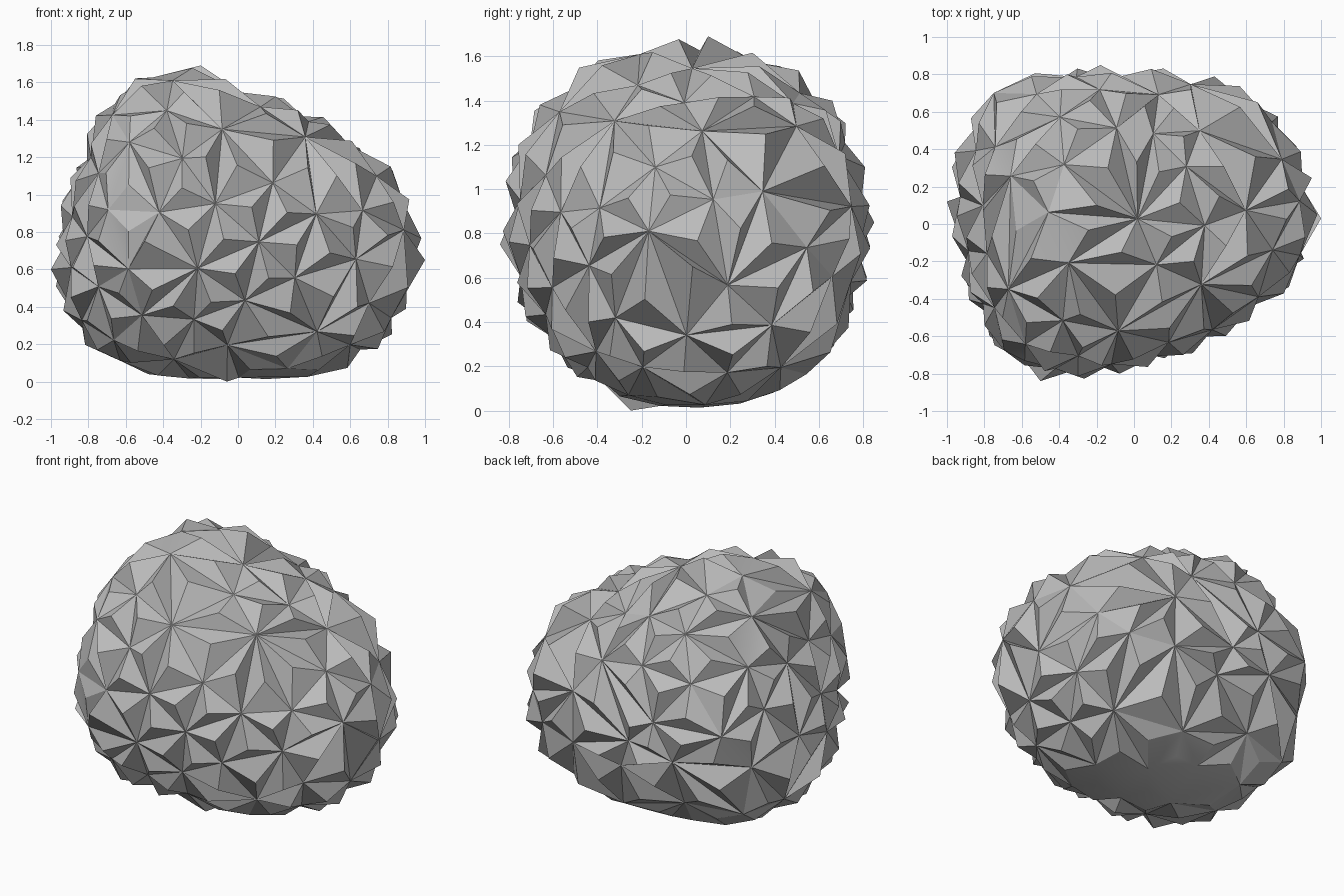
import bpy
import bmesh
import math
import random
from mathutils import Vector
from mathutils.bvhtree import BVHTree

random.seed(4)
cube = bpy.data.objects.get("Cube")
if cube:
    bpy.data.objects.remove(cube, do_unlink=True)

# Body outline along x: x, y low, y high, z low, z high
STATIONS = [
    (-0.97, -0.10, 0.38, 0.42, 0.88),
    (-0.90, -0.38, 0.55, 0.27, 1.10),
    (-0.74, -0.68, 0.73, 0.12, 1.49),
    (-0.50, -0.83, 0.82, 0.03, 1.68),
    (-0.20, -0.83, 0.85, 0.01, 1.68),
    (0.10, -0.77, 0.84, 0.01, 1.57),
    (0.35, -0.68, 0.82, 0.02, 1.48),
    (0.60, -0.54, 0.73, 0.07, 1.34),
    (0.80, -0.38, 0.57, 0.20, 1.18),
    (0.95, -0.18, 0.28, 0.44, 0.95),
]
# Outermost points of the body on each side
TIPS = [(-1, 0.12, 0.60), (1, 0.03, 0.65), (-0.5, -0.84, 0.75),
        (-0.18, 0.85, 0.85), (-0.06, -0.25, 0), (-0.2, 0.1, 1.69)]
SEGMENTS = 32
CENTRE = Vector((0, 0, 0.84))

# Main pits per side: turn and tilt of the side, then across and up from the centre
PITS = [
    (0, 90, [(.02, .03), (-.37, -.22), (.39, -.35), (-.09, -.61), (.30, .33),
             (-.10, .55), (.65, .08), (.38, .54), (-.40, .34)]),
    (0, 0, [(.20, .24), (-.13, .12), (.12, -.10), (.45, .06), (.71, .08),
            (-.23, -.25), (.33, -.31), (.04, -.44), (-.55, -.52), (.68, -.20),
            (.45, -.61), (-.06, -.69), (-.45, .07), (.75, -.45), (-.32, .38)]),
    (90, 0, [(-.18, .52), (-.15, .28), (.13, .12), (.20, -.29), (-.43, -.30),
             (-.22, -.38), (.37, .16), (.58, -.11)]),
    (215, 30, [(.03, -.16), (.11, .27), (-.28, -.03), (-.21, -.39), (-.42, -.64),
               (-.73, -.16), (-.39, .33), (-.67, .16), (.78, .16), (.65, 0), (.72, -.45)]),
    (145, -30, [(.19, .18), (.14, .41), (.45, -.09), (.59, .19), (.70, -.36),
                (.25, -.34), (.83, .02), (-.19, -.25), (-.11, .25)]),
]


def rounded(value):
    return math.copysign(abs(value) ** 0.92, value)


def body_surface():
    """Smooth loft through the outline, used to place the facets."""
    bm = bmesh.new()
    rings = []
    for x, y0, y1, z0, z1 in STATIONS:
        ring = []
        for i in range(SEGMENTS):
            a = math.tau * i / SEGMENTS
            ring.append(bm.verts.new((x, (y0 + y1) / 2 + (y1 - y0) / 2 * rounded(math.cos(a)),
                                      (z0 + z1) / 2 + (z1 - z0) / 2 * rounded(math.sin(a)))))
        rings.append(ring)
    for a, b in zip(rings, rings[1:]):
        for i in range(SEGMENTS):
            j = (i + 1) % SEGMENTS
            bm.faces.new((a[i], a[j], b[j], b[i]))
    for ring, tip in ((rings[0], TIPS[0]), (rings[-1], TIPS[1])):
        end = bm.verts.new(tip)
        for i in range(SEGMENTS):
            bm.faces.new((ring[i], ring[(i + 1) % SEGMENTS], end))
    tree = BVHTree.FromBMesh(bm)
    bm.free()
    return tree


def on_body(tree, direction):
    return tree.ray_cast(CENTRE + direction * 3, -direction)[0]


def side_point(tree, turn, tilt, across, up):
    """Point on the body seen square-on from one side."""
    a, e = math.radians(turn), math.radians(tilt)
    right = Vector((math.cos(a), math.sin(a), 0))
    toward = Vector((math.sin(a) * math.cos(e), -math.cos(a) * math.cos(e), math.sin(e)))
    start = CENTRE + right * across + toward.cross(right) * up + toward * 3
    return tree.ray_cast(start, -toward)[0]


def pit_depth(point, direction):
    """Pits fade out on the smooth band and the underside."""
    if direction.z < 0.2 * direction.y - 0.8 or -0.78 < point.x < -0.58:
        return 0.0
    return random.uniform(0.05, 0.065)


def groove_depth(point):
    return 0.035 * max(0, 1 - abs(point.x + 0.66) / 0.12)


# Collect the main pits, then fill the gaps evenly
tree = body_surface()
pits = []


def add_pit(point, spacing):
    if point and all((point - other).length > spacing for other in pits):
        pits.append(point)


for turn, tilt, spots in PITS:
    for across, up in spots:
        add_pit(side_point(tree, turn, tilt, across, up), 0.2)
FILL = 500
for i in range(FILL):
    x = 1 - (2 * i + 1) / FILL
    a = i * math.pi * (3 - math.sqrt(5))
    r = math.sqrt(1 - x * x)
    add_pit(on_body(tree, Vector((x, r * math.cos(a), r * math.sin(a)))), 0.29)

# Join the pits into triangles and raise a peak in the middle of each
bm = bmesh.new()
for p in pits:
    bm.verts.new((p - CENTRE).normalized())
bmesh.ops.convex_hull(bm, input=bm.verts[:])
peaks = set(bmesh.ops.poke(bm, faces=bm.faces[:])["verts"])
for v in bm.verts:
    d = v.co.normalized()
    p = on_body(tree, d)
    depth = groove_depth(p)
    if v not in peaks:
        depth += pit_depth(p, d)
    v.co = p - d * depth

# Outermost peaks reach the tips
for tip in map(Vector, TIPS):
    min(peaks, key=lambda v: (v.co - tip).length).co = tip
bmesh.ops.recalc_face_normals(bm, faces=bm.faces[:])

mesh = bpy.data.meshes.new("faceted_rock")
bm.to_mesh(mesh)
bm.free()
rock = bpy.data.objects.new("faceted_rock", mesh)
bpy.context.collection.objects.link(rock)

# Single stone grey
grey = bpy.data.materials.new("stone_grey")
grey.use_nodes = True
colour = (0.5, 0.5, 0.5, 1)
grey.diffuse_color = colour
for node in grey.node_tree.nodes:
    if node.type == "BSDF_PRINCIPLED":
        node.inputs["Base Color"].default_value = colour
mesh.materials.append(grey)

# Soften only the shallow creases
bpy.ops.object.select_all(action="DESELECT")
rock.select_set(True)
bpy.context.view_layer.objects.active = rock
bpy.ops.object.shade_smooth_by_angle(angle=math.radians(22))
